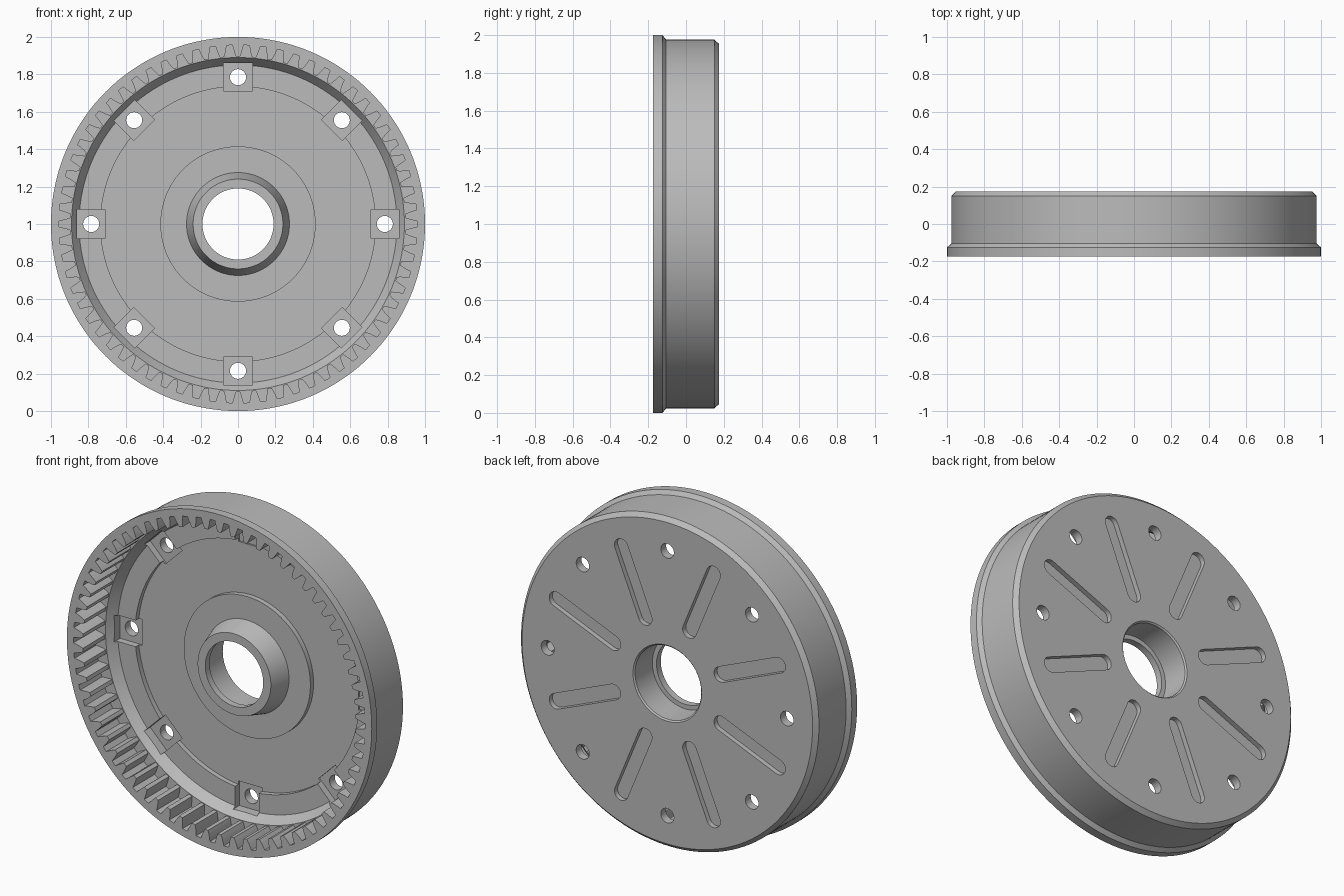
import bpy, bmesh
from math import sin, cos, pi, tau

if "Cube" in bpy.data.objects:
    bpy.data.objects.remove(bpy.data.objects["Cube"])

FRONT, BACK = -0.175, 0.175
SEGMENTS, TEETH = 144, 66

steel = bpy.data.materials.new("plain_grey")
steel.use_nodes = True
grey = (0.5, 0.5, 0.5, 1)
steel.diffuse_color = grey
steel.node_tree.nodes["Principled BSDF"].inputs["Base Color"].default_value = grey


def place(u, v, y, a):
    """Radial u, tangential v and depth y, turned by a about the wheel axis."""
    return (u * sin(a) + v * cos(a), y, 1 + u * cos(a) - v * sin(a))


def finish(bm, name):
    bmesh.ops.recalc_face_normals(bm, faces=bm.faces)
    mesh = bpy.data.meshes.new(name)
    bm.to_mesh(mesh)
    bm.free()
    mesh.materials.append(steel)
    obj = bpy.data.objects.new(name, mesh)
    bpy.context.collection.objects.link(obj)
    return obj


def lathe(name, profile):
    bm = bmesh.new()
    rings = [[bm.verts.new(place(r, 0, y, tau * i / SEGMENTS)) for r, y in profile]
             for i in range(SEGMENTS)]
    n = len(profile)
    for i, ring in enumerate(rings):
        after = rings[(i + 1) % SEGMENTS]
        for j in range(n):
            k = (j + 1) % n
            bm.faces.new((ring[j], ring[k], after[k], after[j]))
    return finish(bm, name)


def prisms(name, outline, y0, y1, count, phase=0.0):
    """Copies of an extruded outline, spaced evenly around the axis."""
    bm = bmesh.new()
    n = len(outline)
    for i in range(count):
        a = tau * (i + phase) / count
        low, high = [[bm.verts.new(place(u, v, y, a)) for u, v in outline] for y in (y0, y1)]
        bm.faces.new(low)
        bm.faces.new(high)
        for j in range(n):
            k = (j + 1) % n
            bm.faces.new((low[j], low[k], high[k], high[j]))
    return finish(bm, name)


def capsule(u0, u1, r, steps=12):
    """Slot outline with round ends; a circle when u0 equals u1."""
    top = [(u1 + r * sin(t), r * cos(t)) for t in (pi * i / steps for i in range(steps + 1))]
    bottom = [(u0 - r * sin(t), -r * cos(t)) for t in (pi * i / steps for i in range(steps + 1))]
    if u0 == u1:
        return top[:-1] + bottom[:-1]
    return top + bottom


def cut(obj, cutter):
    cutter.hide_render = True
    mod = obj.modifiers.new("cut", "BOOLEAN")
    mod.operation, mod.solver, mod.object = "DIFFERENCE", "EXACT", cutter
    bpy.context.view_layer.objects.active = obj
    bpy.ops.object.modifier_apply(modifier=mod.name)
    bpy.data.objects.remove(cutter)


# Drum: rim flange, web, raised centre disc, tapered hub and stepped bore
drum = lathe("drum_body", [
    (1, FRONT), (1, -0.125), (0.977, -0.105), (0.977, 0.15), (0.953, BACK),
    (0.225, BACK), (0.217, 0.167), (0.217, 0.005), (0.19, 0.005), (0.19, -0.035),
    (0.24, -0.035), (0.275, 0.085), (0.415, 0.085), (0.415, 0.115),
    (0.735, 0.115), (0.735, 0.085), (0.85, 0.085), (0.89, 0.03),
    (0.957, 0.03), (0.957, FRONT)])

# Square pockets, bolt holes and blind slots in the back
cut(drum, prisms("pocket_cutter", [(0.71, -0.078), (0.86, -0.078), (0.86, 0.078), (0.71, 0.078)],
                 0.03, 0.125, 8))
cut(drum, prisms("hole_cutter", capsule(0.785, 0.785, 0.043), 0.0, 0.3, 8))
cut(drum, prisms("slot_cutter", capsule(0.38, 0.79, 0.045), 0.145, 0.3, 8, 0.5))

# Inward gear teeth
half = [(0.958, 0.03), (0.935, 0.0245), (0.915, 0.0185), (0.895, 0.011)]
tooth = half + [(u, -v) for u, v in reversed(half)]
teeth = prisms("gear_teeth", tooth, FRONT, 0.031, TEETH)

# Smooth round surfaces, keep edges crisp
bpy.ops.object.select_all(action="DESELECT")
drum.select_set(True)
bpy.context.view_layer.objects.active = drum
bpy.ops.object.shade_smooth_by_angle(angle=pi / 9)
